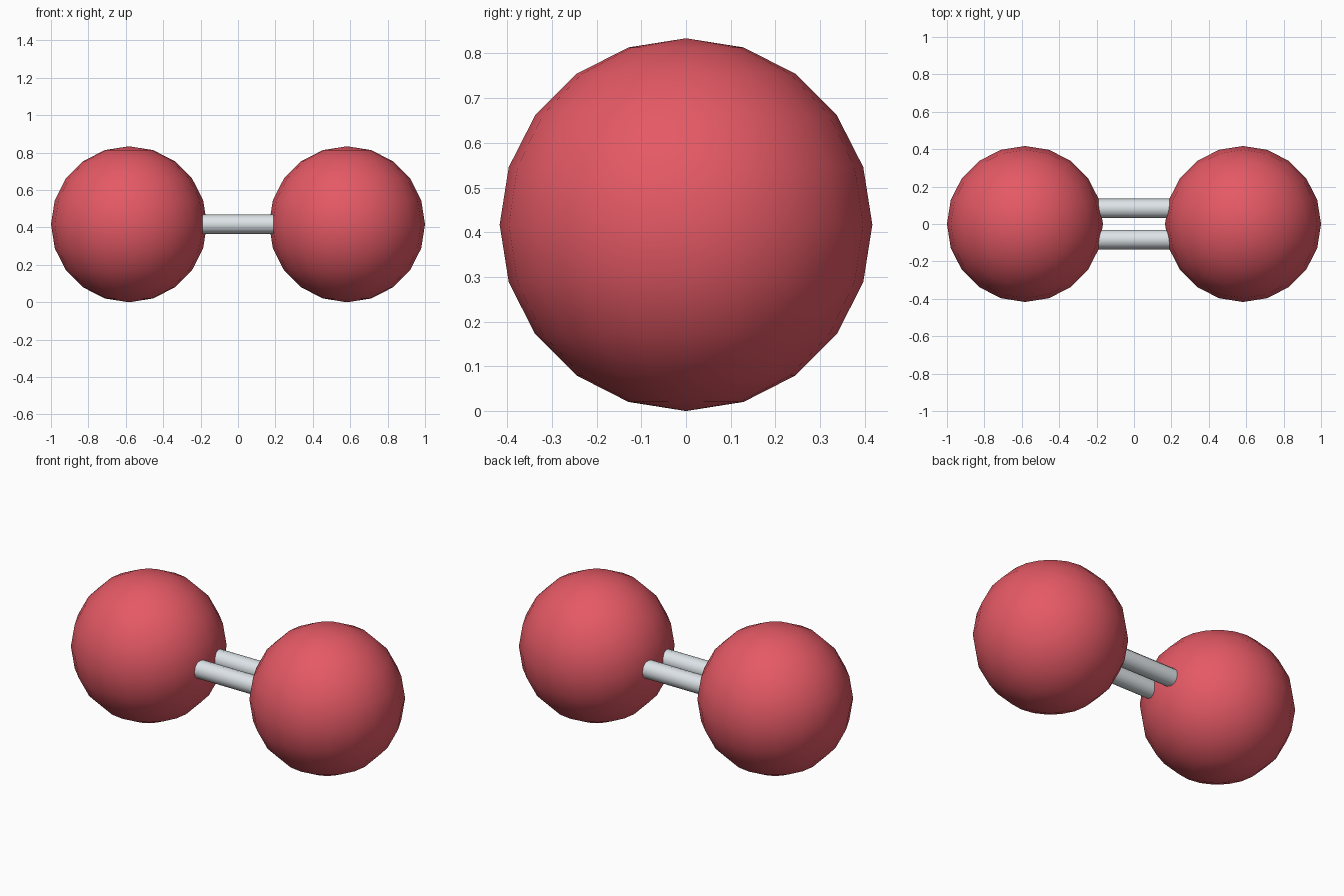
import bpy
from math import pi

if "Cube" in bpy.data.objects:
    bpy.data.objects.remove(bpy.data.objects["Cube"])

R = 0.417            # ball radius
CX = 1.0 - R         # ball centre offset in x
BOND_R = 0.052
BOND_Y = 0.083


def material(name, color):
    m = bpy.data.materials.new(name)
    m.diffuse_color = color
    m.use_nodes = True
    m.node_tree.nodes["Principled BSDF"].inputs["Base Color"].default_value = m.diffuse_color
    return m


red = material("red", (0.78, 0.10, 0.13, 1))
silver = material("silver", (0.72, 0.77, 0.80, 1))

for side, s in (("left", -1), ("right", 1)):
    # Ball: coarse smooth-shaded sphere
    bpy.ops.mesh.primitive_uv_sphere_add(
        segments=20, ring_count=10, radius=R, location=(s * CX, 0, R))
    ball = bpy.context.object
    ball.name = side + "_ball"
    ball.data.materials.append(red)
    bpy.ops.object.shade_smooth()

for side, s in (("front", -1), ("back", 1)):
    # Connecting rod: runs between the ball centres
    bpy.ops.mesh.primitive_cylinder_add(
        vertices=12, radius=BOND_R, depth=2 * CX,
        location=(0, s * BOND_Y, R), rotation=(0, pi / 2, 0))
    rod = bpy.context.object
    rod.name = side + "_rod"
    rod.data.materials.append(silver)
    bpy.ops.object.shade_smooth_by_angle(angle=pi / 4)
